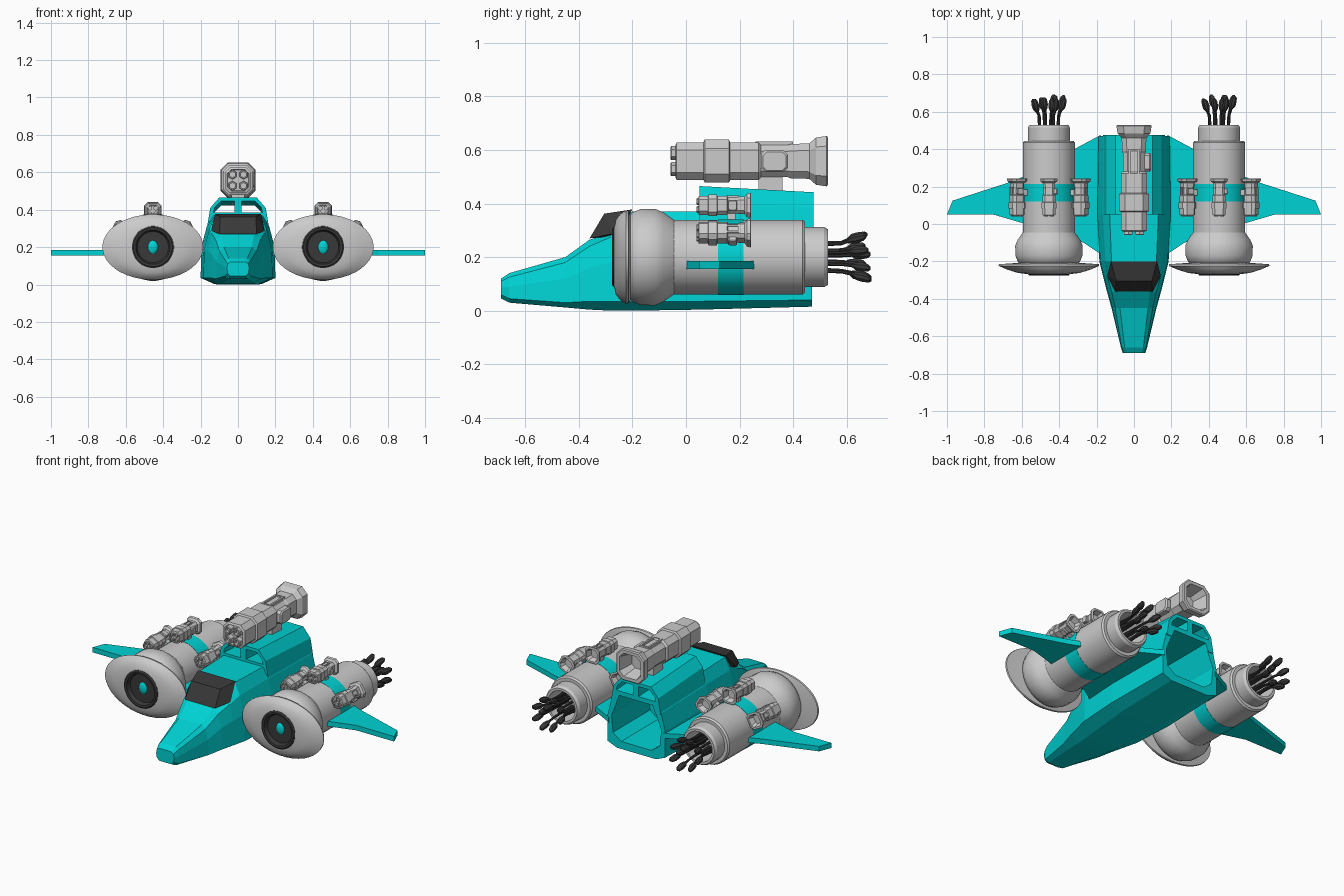
import bpy, bmesh, math, random
from mathutils import Matrix, Vector

if "Cube" in bpy.data.objects:
    bpy.data.objects.remove(bpy.data.objects["Cube"])

random.seed(4)
COLORS = {"teal": (0.0, 0.65, 0.66, 1), "dark": (0.04, 0.04, 0.04, 1)}
MATS = {}
for key, rgba in COLORS.items():
    MATS[key] = bpy.data.materials.new(key)
    MATS[key].diffuse_color = rgba


def loft(bm, loops, cap=True):
    """Skin a row of equal-length point loops."""
    rows = [[bm.verts.new(p) for p in lp] for lp in loops]
    n = len(rows[0])
    for a, b in zip(rows, rows[1:]):
        for i in range(n):
            bm.faces.new((a[i], a[(i + 1) % n], b[(i + 1) % n], b[i]))
    if cap:
        bm.faces.new(rows[0])
        bm.faces.new(rows[-1])


def finish(name, bm, color=None, smooth=False, matrix=None):
    bmesh.ops.recalc_face_normals(bm, faces=bm.faces)
    me = bpy.data.meshes.new(name)
    bm.to_mesh(me)
    bm.free()
    ob = bpy.data.objects.new(name, me)
    bpy.context.collection.objects.link(ob)
    if matrix:
        ob.matrix_world = matrix
    if color:
        me.materials.append(MATS[color])
    if smooth:
        bpy.ops.object.select_all(action='DESELECT')
        ob.select_set(True)
        bpy.context.view_layer.objects.active = ob
        bpy.ops.object.shade_smooth_by_angle(angle=math.radians(30))
    return ob


def ring(y, rx, rz=None, cx=0, cz=0, n=32):
    rz = rx if rz is None else rz
    return [(cx + rx * math.cos(2 * math.pi * (i + .5) / n), y,
             cz + rz * math.sin(2 * math.pi * (i + .5) / n)) for i in range(n)]


def mirrored(y, half):
    """Full cross-section from its right half, listed bottom to top."""
    return [(x, y, z) for x, z in half] + [(-x, y, z) for x, z in reversed(half)]


def octo(y, r, c=.4):
    k = r * (1 - c)
    return [(x, y, z) for x, z in ((k, -r), (r, -k), (r, k), (k, r),
                                   (-k, r), (-r, k), (-r, -k), (-k, -r))]


def box(bm, x0, x1, y0, y1, z0, z1):
    loft(bm, [[(x0, y0, z), (x1, y0, z), (x1, y1, z), (x0, y1, z)] for z in (z0, z1)])


def cut(ob, cutter):
    m = ob.modifiers.new("cut", 'BOOLEAN')
    m.operation, m.solver, m.object = 'DIFFERENCE', 'EXACT', cutter
    bpy.context.view_layer.objects.active = ob
    bpy.ops.object.modifier_apply(modifier=m.name)


# Fuselage
bm = bmesh.new()
loft(bm, [mirrored(y, h) for y, h in (
    (-.69, [(.04, .045), (.055, .06), (.06, .085), (.055, .11), (.04, .12)]),
    (-.66, [(.05, .03), (.07, .045), (.07, .09), (.065, .125), (.05, .14)]),
    (-.45, [(.08, .012), (.12, .03), (.115, .12), (.1, .18), (.075, .2)]),
    (-.36, [(.09, .004), (.145, .035), (.14, .16), (.12, .24), (.085, .265)]),
    (-.28, [(.1, 0), (.165, .035), (.16, .18), (.142, .275), (.1, .29)]),
    (-.2, [(.11, 0), (.185, .035), (.18, .19), (.152, .3), (.12, .37)]),
    (.05, [(.13, .004), (.2, .035), (.196, .2), (.167, .31), (.13, .37)]),
    (.47, [(.13, .015), (.19, .04), (.19, .2), (.165, .3), (.13, .35)]))])
fuselage = finish("fuselage", bm, "teal")

# Raised spine behind the cockpit
bm = bmesh.new()
loft(bm, [mirrored(.05, [(.165, .31), (.148, .41), (.1, .465)]),
          mirrored(.475, [(.165, .29), (.148, .385), (.1, .442)])])
spine = finish("spine", bm, "teal")

# Rear bay and twin ducts, cut out
bm = bmesh.new()
bay = [(.1, .06), (.155, .1), (.165, .2), (.11, .335)]
loft(bm, [mirrored(.12, bay), mirrored(.6, bay)])
bay_cutter = finish("bay_cutter", bm)
bm = bmesh.new()
for s in (-1, 1):
    loft(bm, [[(s * x, y, z + dz) for x, z in ((.018, .385), (.13, .385), (.125, .41), (.09, .445), (.018, .445))]
              for y, dz in ((0, .003), (.55, -.027))])
duct_cutter = finish("duct_cutter", bm)
cut(fuselage, bay_cutter)
cut(spine, bay_cutter)
cut(spine, duct_cutter)
for c in (bay_cutter, duct_cutter):
    bpy.data.objects.remove(c)

# Canopy
bm = bmesh.new()
for x, y, z in ((.1, -.36, .27), (.143, -.275, .287), (.095, -.305, .362), (.123, -.2, .378), (.1, -.25, .28)):
    for s in (-1, 1):
        bm.verts.new((s * x, y, z))
res = bmesh.ops.convex_hull(bm, input=bm.verts)
bmesh.ops.delete(bm, geom=[v for v in bm.verts if not v.link_faces], context='VERTS')
finish("canopy", bm, "dark")

# Wings
bm = bmesh.new()
plan = [(.18, .475), (.32, .4), (.33, .36), (.66, .225), (.97, .125), (1, .05),
        (.75, .05), (.58, 0), (.33, -.08), (.27, -.1), (.18, -.16)]
for s in (-1, 1):
    loft(bm, [[(s * x, y, z) for x, y in plan] for z in (.155, .185)])
finish("wings", bm, "teal")


def gun(name, matrix):
    """Four-barrel launcher, muzzle facing -y, mount underneath."""
    bm = bmesh.new()
    loft(bm, [octo(y, r) for y, r in (
        (-.025, .04), (-.025, .055), (-.04, .058), (-.035, .07), (.27, .07), (.28, .06), (.38, .06),
        (.39, .064), (.46, .066), (.485, .088), (.525, .094), (.53, .088), (.53, .07), (.44, .05), (.44, .03))])
    loft(bm, [octo(y, r) for y, r in ((.065, .07), (.07, .08), (.16, .08), (.165, .07))])
    for x in (-.03, .03):
        for z in (-.03, .03):
            loft(bm, [ring(y, r, None, x, z, 6) for y, r in
                      ((-.02, .026), (-.055, .026), (-.058, .022), (-.058, .015), (-.04, .015))])
    # side housing, top hatch and mount
    loft(bm, [[(x, y * k + .33, z * k) for y, z in ((-.05, -.025), (-.035, -.04), (.035, -.04), (.05, -.025),
                                                   (.05, .025), (.035, .04), (-.035, .04), (-.05, .025))]
              for x, k in ((.05, 1), (.083, 1), (.09, .85))])
    loft(bm, [[(sx * .03 * k, .33 + sy * (.07 - .03 * (1 - k)), z)
               for sx, sy in ((-1, -1), (1, -1), (1, 1), (-1, 1))]
              for z, k in ((.05, 1), (.073, 1), (.073, .65), (.062, .65))])
    box(bm, -.035, .035, .27, .36, -.13, -.05)
    finish(name, bm, matrix=matrix)


gun("dorsal_launcher", Matrix.Translation((0, 0, .558)))

# Engines
for s, side in ((-1, "left"), (1, "right")):
    at = Matrix.Translation((s * .455, 0, .2))

    bm = bmesh.new()
    loft(bm, [ring(y, r) for y, r in (
        (-.215, .12), (-.215, .15), (-.2, .168), (-.17, .18), (-.115, .181), (-.085, .168), (-.045, .14),
        (.435, .14), (.445, .132), (.445, .113), (.515, .113), (.53, .104), (.53, .09), (.4, .09))])
    finish(side + "_engine", bm, smooth=True, matrix=at)

    bm = bmesh.new()
    loft(bm, [ring(y, r) for y, r in ((.12, .13), (.12, .1415), (.215, .1415), (.215, .13))])
    finish(side + "_engine_band", bm, "teal", True, at)

    # oval intake shield, intake lining and hub
    bm = bmesh.new()
    loft(bm, [ring(y, rx, rz, n=40) for y, rx, rz in (
        (-.2, .12, .12), (-.208, .17, .16), (-.215, .268, .173), (-.224, .27, .175), (-.245, .22, .162),
        (-.262, .165, .14), (-.268, .112, .112), (-.22, .1, .1))], cap=False)
    finish(side + "_intake_shield", bm, smooth=True, matrix=at)
    bm = bmesh.new()
    loft(bm, [ring(y, r) for y, r in (
        (-.25, .112), (-.27, .112), (-.276, .104), (-.274, .092), (-.255, .086), (-.225, .07))])
    finish(side + "_intake_lining", bm, "dark", True, at)
    bm = bmesh.new()
    bmesh.ops.create_uvsphere(bm, u_segments=20, v_segments=12, radius=1)
    finish(side + "_intake_hub", bm, "teal", True,
           at @ Matrix.Translation((0, -.235, 0)) @ Matrix.Diagonal((.034, .025, .044, 1)))

    # exhaust stalks with pods
    bm = bmesh.new()
    for i in range(10):
        a = 2 * math.pi * i / 8 + .3
        r0, r1 = (.06, .074) if i < 8 else (.02, .03)
        d = random.uniform(-.03, 0)
        path = ((.4, .012, r0), (.52, .008, r0 * .9), (.58, .007, r0 * .95), (.625 + d, .007, r1 * .9),
                (.64 + d, .016, r1), (.66 + d, .019, r1 * 1.05), (.685 + d, .015, r1 * 1.15), (.695 + d, .006, r1 * 1.2))
        loft(bm, [ring(y, r, None, q * math.cos(a), q * math.sin(a), 8) for y, r, q in path])
    finish(side + "_exhaust_pods", bm, "dark", True, at)

    # three small launchers around the upper half
    for deg, place in ((-62, "port"), (0, "top"), (62, "starboard")):
        gun(f"{side}_engine_launcher_{place}",
            at @ Matrix.Rotation(math.radians(deg), 4, 'Y') @ Matrix.Translation((0, .06, .193))
            @ Matrix.Diagonal((.5, .345, .5, 1)))

for m in bpy.data.materials:
    if m.users and not m.is_grease_pencil:
        m.use_nodes = True
        m.node_tree.nodes["Principled BSDF"].inputs["Base Color"].default_value = m.diffuse_color
